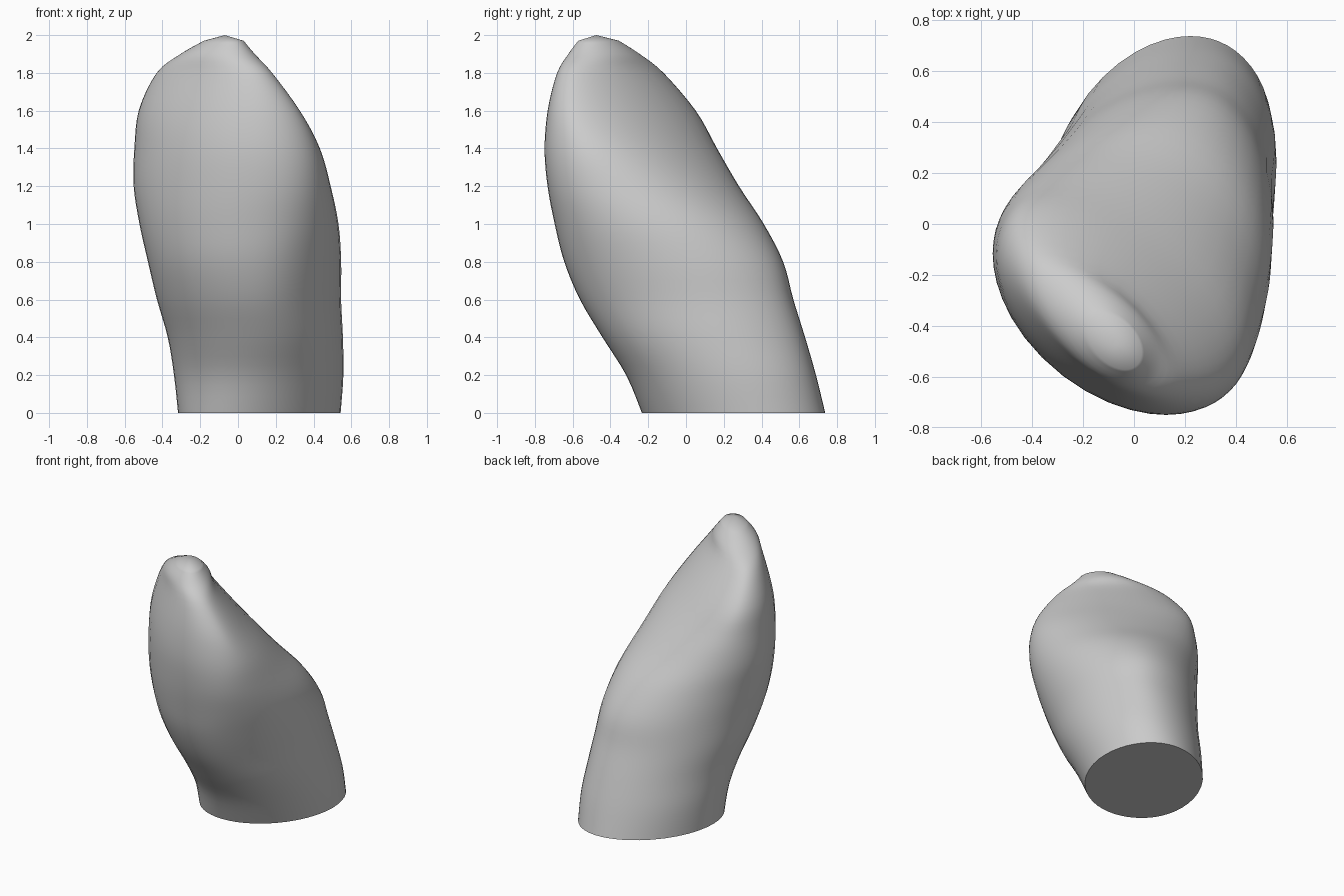
import bpy, bmesh, math

if "Cube" in bpy.data.objects:
    bpy.data.objects.remove(bpy.data.objects["Cube"])

# Cross-sections of the crown: height, then reach from the axis in eight
# directions (0, 45, 90 ... 315 degrees, counter-clockwise from +x)
SECTIONS = [
    (0.00, .54, .765, .74, .49, .32, .25, .23, .32),
    (0.20, .54, .75, .68, .48, .34, .29, .31, .41),
    (0.40, .525, .71, .615, .46, .37, .38, .43, .51),
    (0.60, .51, .66, .55, .445, .43, .48, .55, .585),
    (0.80, .51, .60, .50, .43, .48, .56, .63, .655),
    (1.00, .50, .48, .40, .42, .525, .605, .68, .71),
    (1.20, .47, .30, .27, .42, .55, .63, .72, .74),
    (1.40, .43, .12, .16, .40, .54, .635, .74, .73),
    (1.60, .33, -.05, .05, .35, .51, .62, .72, .68),
    (1.80, .18, -.19, -.13, .20, .41, .575, .67, .57),
    (1.90, .09, -.24, -.25, .01, .30, .525, .625, .46),
    (1.97, .02, -.28, -.37, -.14, .18, .46, .575, .40),
]
APEX = (-0.07, -0.475, 2.0)
SIDES = 48
STEPS = 4


def spline(a, b, c, d, t):
    """Smooth blend from b to c."""
    return 0.5 * (2*b + (c-a)*t + (2*a-5*b+4*c-d)*t*t + (3*b-a-3*c+d)*t**3)


def outline(z, reach):
    """Smooth closed outline: an ellipse plus a three-lobed correction."""
    q = [((reach[i] + reach[i+4]) / 2) ** 2 for i in range(4)]
    q0, qc, qs = sum(q) / 4, (q[0] - q[2]) / 2, (q[1] - q[3]) / 2
    terms = []
    for k, gain in ((1, 1), (3, 0.5 * min(1, (2 - z) / 0.5))):
        cs = sum(h * math.cos(k*i*math.pi/4) for i, h in enumerate(reach)) / 4
        sn = sum(h * math.sin(k*i*math.pi/4) for i, h in enumerate(reach)) / 4
        terms.append((k, cs*gain, sn*gain))
    pts = []
    for j in range(SIDES):
        a = 2 * math.pi * j / SIDES
        b = math.sqrt(max(q0 + qc*math.cos(2*a) + qs*math.sin(2*a), 1e-4))
        h = b + sum(c*math.cos(k*a) + s*math.sin(k*a) for k, c, s in terms)
        d = (qs*math.cos(2*a) - qc*math.sin(2*a)) / b
        d += sum(k*(s*math.cos(k*a) - c*math.sin(k*a)) for k, c, s in terms)
        pts.append((h*math.cos(a) - d*math.sin(a), h*math.sin(a) + d*math.cos(a)))
    return pts


# Refine the section stack
rows = []
last = len(SECTIONS) - 1
for i in range(last):
    four = [SECTIONS[min(max(i+o, 0), last)] for o in (-1, 0, 1, 2)]
    for s in range(STEPS):
        rows.append([spline(*vals, s/STEPS) for vals in zip(*four)])
rows.append(SECTIONS[last])

# Loft the sections
bm = bmesh.new()
rings = [[bm.verts.new((x, y, r[0])) for x, y in outline(r[0], r[1:])] for r in rows]
for lo, hi in zip(rings, rings[1:]):
    for j in range(SIDES):
        k = (j + 1) % SIDES
        bm.faces.new((lo[j], lo[k], hi[k], hi[j]))

# Rounded tip and flat base
tip = bm.verts.new(APEX)
for j in range(SIDES):
    bm.faces.new((rings[-1][j], rings[-1][(j + 1) % SIDES], tip))
bm.faces.new(rings[0][::-1])
bmesh.ops.recalc_face_normals(bm, faces=bm.faces)

mesh = bpy.data.meshes.new("tooth_crown")
bm.to_mesh(mesh)
bm.free()
crown = bpy.data.objects.new("tooth_crown", mesh)
bpy.context.collection.objects.link(crown)
bpy.context.view_layer.objects.active = crown
crown.select_set(True)
bpy.ops.object.shade_smooth_by_angle(angle=math.radians(45))
